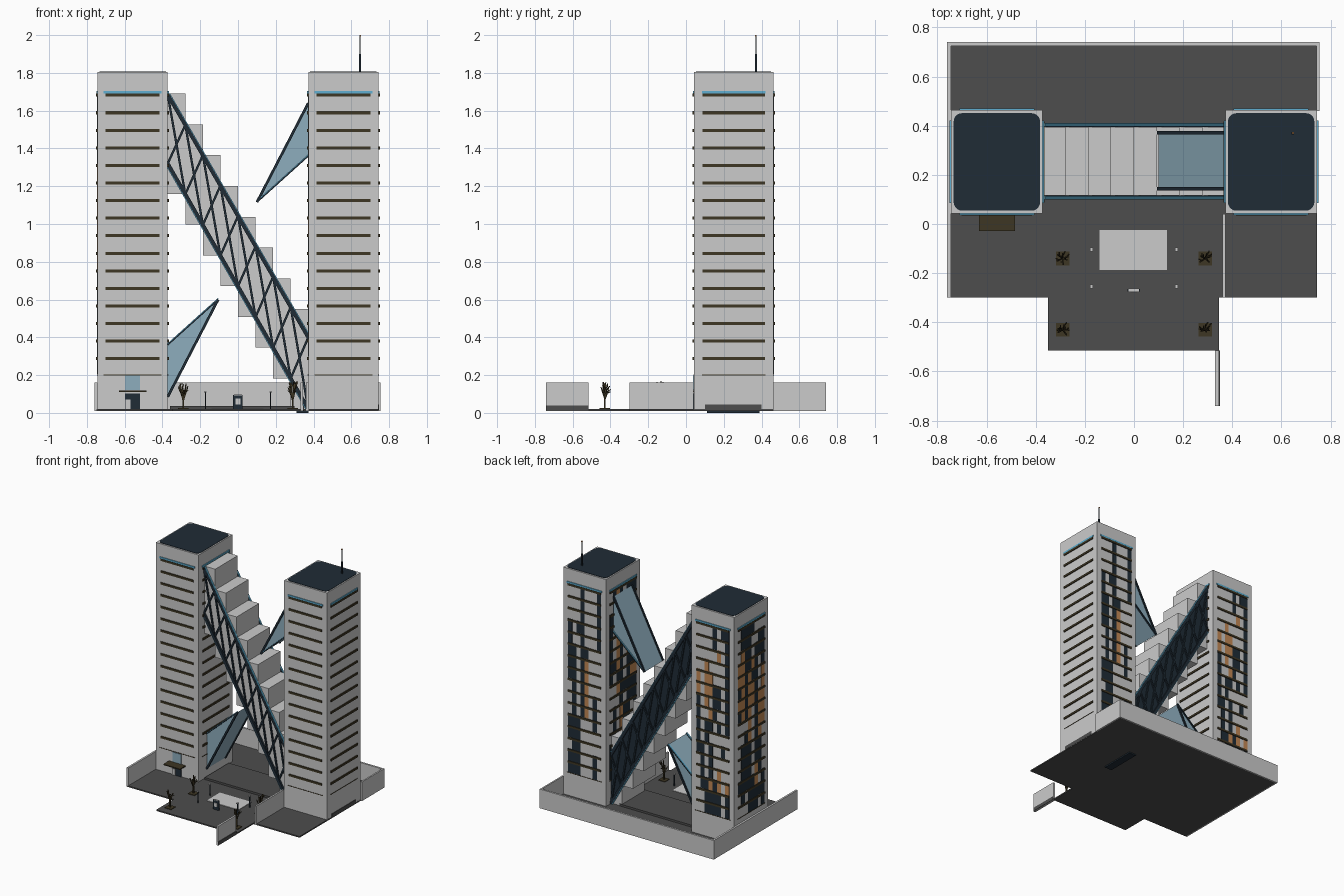
import bpy, bmesh, math, random
from mathutils import Vector, Matrix

random.seed(4)
cube = bpy.data.objects.get("Cube")
if cube:
    bpy.data.objects.remove(cube)


def material(name, r, g, b):
    m = bpy.data.materials.new(name)
    m.use_nodes = True
    m.diffuse_color = (r, g, b, 1)
    m.node_tree.nodes["Principled BSDF"].inputs["Base Color"].default_value = (r, g, b, 1)
    return m


CONCRETE = material("light concrete", .6, .6, .6)
PAVING = material("dark paving", .075, .075, .075)
NAVY = material("dark navy", .014, .025, .037)
OLIVE = material("olive brown", .048, .037, .017)
BLUE = material("bright blue", .115, .43, .64)
GLASS = material("pale blue glass", .27, .42, .51)
AMBER = material("amber window", .55, .25, .09)


class Part:
    """Collects simple solids into one object."""

    def __init__(self, name, mat):
        self.name, self.mat, self.bm = name, mat, bmesh.new()

    def box(self, x0, x1, y0, y1, z0, z1):
        mat = Matrix.Translation(((x0 + x1) / 2, (y0 + y1) / 2, (z0 + z1) / 2)) @ \
            Matrix.Diagonal((x1 - x0, y1 - y0, z1 - z0, 1))
        bmesh.ops.create_cube(self.bm, size=1, matrix=mat)
        return self

    def bar(self, a, b, w, d=None):
        a, b = Vector(a), Vector(b)
        v = b - a
        ref = Vector((0, 1, 0)) if abs(v.normalized().y) < .9 else Vector((1, 0, 0))
        x = v.cross(ref).normalized()
        y = v.cross(x).normalized()
        rot = Matrix((x, y, v.normalized())).transposed().to_4x4()
        mat = Matrix.Translation((a + b) / 2) @ rot @ Matrix.Diagonal((w, d or w, v.length, 1))
        bmesh.ops.create_cube(self.bm, size=1, matrix=mat)
        return self

    def prism(self, outline, y0, y1):
        face = self.bm.faces.new([self.bm.verts.new((x, y0, z)) for x, z in outline])
        ext = bmesh.ops.extrude_face_region(self.bm, geom=[face])["geom"]
        verts = [g for g in ext if isinstance(g, bmesh.types.BMVert)]
        bmesh.ops.translate(self.bm, verts=verts, vec=(0, y1 - y0, 0))
        return self

    def round_corners(self, r):
        edges = [e for e in self.bm.edges if abs(e.verts[0].co.z - e.verts[1].co.z) > .001]
        bmesh.ops.bevel(self.bm, geom=edges, offset=r, segments=5, affect='EDGES', profile=.5)
        return self

    def done(self):
        bmesh.ops.recalc_face_normals(self.bm, faces=self.bm.faces)
        me = bpy.data.meshes.new(self.name)
        self.bm.to_mesh(me)
        self.bm.free()
        me.materials.append(self.mat)
        ob = bpy.data.objects.new(self.name, me)
        bpy.context.collection.objects.link(ob)
        return ob


# Ground slab and low boundary walls
Part("ground", PAVING).box(-.75, .745, -.3, .73, .01, .02).box(-.35, .345, -.515, -.3, .01, .02).done()
walls = Part("boundary_walls", CONCRETE)
for x0, x1, y0, y1 in ((-.76, .755, .725, .74), (-.76, -.745, -.3, .725), (.743, .755, .46, .725),
                       (.36, .373, -.3, .04), (.33, .345, -.74, -.515)):
    walls.box(x0, x1, y0, y1, .01, .16)
walls.done()
Part("wall_skirting", PAVING).box(.345, .349, -.74, -.515, .012, .04).done()

# Towers
Y0, Y1, HALF, FLOORS, STEP = .042, .463, .186, 16, .093
YC = (Y0 + Y1) / 2


def ring(part, cx, hx, hy, z0, z1, out):
    """Thin plates on all four sides of a tower."""
    for s in (-1, 1):
        fx, fy = cx + s * HALF, YC + s * (Y1 - Y0) / 2
        part.box(fx - out, fx + out, YC - hy, YC + hy, z0, z1)
        part.box(cx - hx, cx + hx, fy - out, fy + out, z0, z1)


for side, cx in (("left", .558), ("right", -.558)):
    cx = -cx
    Part(side + "_tower", CONCRETE).box(cx - HALF, cx + HALF, Y0, Y1, .015, 1.804).done()
    Part(side + "_roof", NAVY).box(cx - .176, cx + .176, Y0 + .012, Y1 - .012, 1.8, 1.807).round_corners(.035).done()
    bands = Part(side + "_floor_bands", OLIVE)
    for i in range(FLOORS):
        z = .287 + i * STEP
        ring(bands, cx, .143, .165, z - .008, z + .008, .007)
    bands.done()
    top = Part(side + "_top_band", BLUE)
    ring(top, cx, .153, .168, 1.691, 1.704, .006)
    top.done()
    joint = Part(side + "_base_joint", OLIVE)
    ring(joint, cx, .153, .168, .199, .203, .003)
    joint.done()
    # Patchy glazing on the back and the -x face
    dark, lit = Part(side + "_dark_windows", NAVY), Part(side + "_lit_windows", AMBER)
    for face, hw, cover in (("back", .143, .5), ("flank", .165, .75)):
        cols = 8
        w = 2 * hw / cols
        for c in range(cols):
            kind = None
            for i in range(FLOORS):
                if i == 0 or random.random() < .45:
                    r = random.random()
                    kind = None if r > cover else (lit if r < cover * .22 else dark)
                if not kind:
                    continue
                z0 = .205 + i * STEP
                a = -hw + c * w
                if face == "back":
                    kind.box(cx + a, cx + a + w, Y1 - .003, Y1 + .002, z0, z0 + STEP)
                else:
                    kind.box(cx - HALF - .002, cx - HALF + .003, YC + a, YC + a + w, z0, z0 + STEP)
    dark.done()
    lit.done()

Part("tower_foot_plate", PAVING).box(.742, .747, .1, .4, .015, .045).done()
Part("antenna", NAVY).box(.641, .651, .365, .375, 1.8, 1.9).box(.643, .649, .367, .373, 1.9, 1.995).done()
Part("antenna_beacon", AMBER).box(.642, .65, .366, .374, 1.993, 2.0).done()

# Stepped diagonal link between the towers
X0, PANELS = -.372, 8
PITCH = -2 * X0 / PANELS
link = Part("stepped_link", CONCRETE)
for i in range(PANELS):
    x = X0 + i * PITCH
    z = 1.69 - i * .163
    link.box(x, x + PITCH, .115, .395, max(z - .53, .015), z)
link.done()
Part("link_plinth", PAVING).box(-.36, .3, .1, .4, .015, .036).done()
Part("link_footing", NAVY).box(.31, .372, .11, .39, 0, .013).done()


def chord(i, upper):
    t = i / PANELS
    return (X0 + i * PITCH, 1.685 - 1.285 * t) if upper else (X0 + i * PITCH, 1.32 - 1.3 * t)


# Lattice trusses on both faces of the link
for side, y in (("front", .107), ("back", .403)):
    truss, trim = Part(side + "_truss", NAVY), Part(side + "_truss_trim", BLUE)
    for upper in (True, False):
        (xa, za), (xb, zb) = chord(0, upper), chord(PANELS, upper)
        truss.bar((xa, y, za), (xb, y, zb), .02, .016)
        s = .011 if upper else -.011
        trim.bar((xa + s * .85, y, za + s * .5), (xb + s * .85, y, zb + s * .5), .006, .014)
    for i in range(PANELS):
        for up in (True, False):
            (xa, za), (xb, zb) = chord(i, up), chord(i + 1, not up)
            truss.bar((xa, y, za), (xb, y, zb), .012, .01)
    truss.done()
    trim.done()
corners = [chord(0, True), chord(PANELS, True), chord(PANELS, False), chord(0, False)]
Part("link_back_glazing", NAVY).prism(corners, .394, .398).done()

# Glass wedge canopies leaning off the inner tower faces
for name, tri in (("upper", ((.372, 1.64), (.1, 1.115), (.372, 1.36))),
                  ("lower", ((-.372, .36), (-.105, .6), (-.372, .085)))):
    Part(name + "_glass_wedge", GLASS).prism(tri, .145, .37).done()
    frame, edge = Part(name + "_wedge_frame", NAVY), Part(name + "_wedge_trim", BLUE)
    for y in (.143, .372):
        for k in (0, 2):
            a, b = tri[k], tri[1]
            steep = abs(a[1] - b[1]) > .4
            frame.bar((a[0], y, a[1]), (b[0], y, b[1]), .014 if steep else .007, .014)
            if not steep:
                edge.bar((a[0], y, a[1] + .006), (b[0], y, b[1] + .006), .005, .012)
    frame.done()
    edge.done()

# Left tower entrance
Part("entrance_canopy", OLIVE).box(-.63, -.485, -.028, .045, .11, .118).done()
Part("entrance_glass", GLASS).box(-.598, -.52, .037, .045, .12, .197).done()
Part("entrance_door", NAVY).box(-.598, -.52, .037, .045, .02, .102).done()
Part("entrance_side_panel", CONCRETE).box(-.598, -.57, .034, .04, .02, .07).done()

# Plaza furniture
Part("plaza_patch", CONCRETE).box(-.14, .135, -.187, -.025, .015, .024).done()
Part("sign_slab", NAVY).box(-.027, .025, -.274, -.264, .02, .095).done()
Part("sign_panel", CONCRETE).box(-.014, .012, -.278, -.273, .045, .075).box(-.022, .02, -.276, -.262, .093, .097).done()
posts, heads = Part("lamp_posts", NAVY), Part("lamp_heads", CONCRETE)
planters, trees = Part("planters", OLIVE), Part("trees", OLIVE)
for sx in (-1, 1):
    for y in (-.1, -.25):
        x = sx * .173
        posts.box(x - .003, x + .003, y - .003, y + .003, .015, .11)
        heads.box(x - .006, x + .006, y - .012, y + .004, .108, .114)
    for y in (-.14, -.43):
        base = Vector((sx * .29, y, .02))
        planters.box(base.x - .028, base.x + .028, y - .028, y + .028, .015, .025)
        fork = base + Vector((0, 0, .06))
        trees.bar(base, fork, .009)
        for k in range(7):
            ang = k * 2.4 + random.random()
            r = random.uniform(.01, .026)
            tip = fork + Vector((r * math.cos(ang), r * math.sin(ang), random.uniform(.04, .09)))
            trees.bar(fork + Vector((0, 0, -.004 * k)), tip, .005)
            trees.bar(fork.lerp(tip, .6), tip + Vector((.01 * math.sin(ang), .01, -.008)), .004)
for part in (posts, heads, planters, trees):
    part.done()
